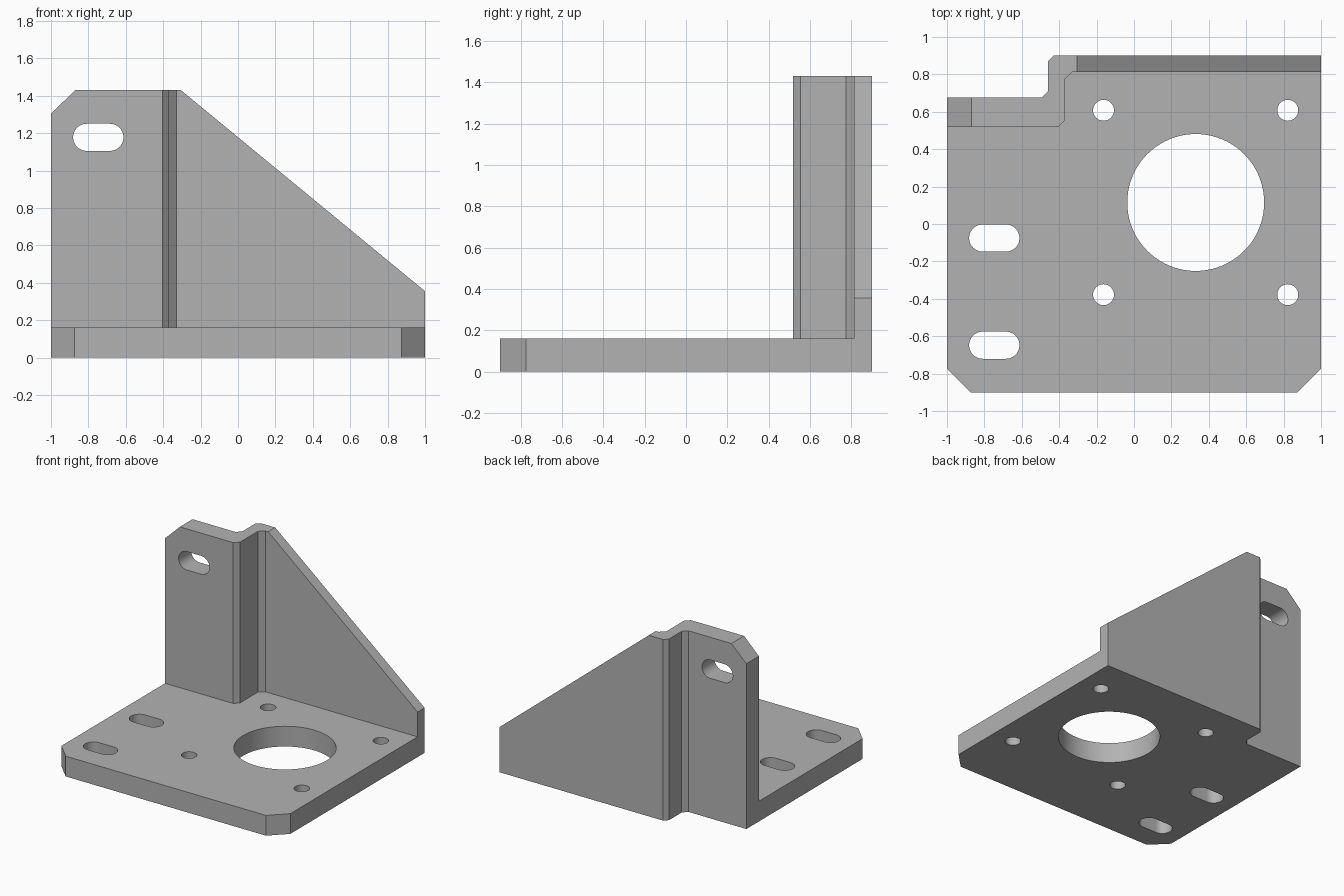
import bpy
import bmesh
from math import cos, sin, pi, radians

cube = bpy.data.objects.get("Cube")
if cube:
    bpy.data.objects.remove(cube, do_unlink=True)

HEIGHT = 1.43
BASE = 0.16
SLOT_R = 0.0725

grey = bpy.data.materials.new("machined grey")
grey.use_nodes = True
colour = (0.45, 0.45, 0.45, 1)
grey.diffuse_color = colour
grey.node_tree.nodes["Principled BSDF"].inputs["Base Color"].default_value = colour


def prism(name, outline, lo, hi, along_y=False):
    """Extrude a flat outline from lo to hi along z, or along y."""
    bm = bmesh.new()
    place = (lambda a, b: (a, lo, b)) if along_y else (lambda a, b: (a, b, lo))
    face = bm.faces.new([bm.verts.new(place(a, b)) for a, b in outline])
    new = bmesh.ops.extrude_face_region(bm, geom=[face])["geom"]
    shift = (0, hi - lo, 0) if along_y else (0, 0, hi - lo)
    bmesh.ops.translate(bm, vec=shift, verts=[v for v in new if isinstance(v, bmesh.types.BMVert)])
    bmesh.ops.recalc_face_normals(bm, faces=bm.faces)
    mesh = bpy.data.meshes.new(name)
    bm.to_mesh(mesh)
    bm.free()
    mesh.materials.append(grey)
    obj = bpy.data.objects.new(name, mesh)
    bpy.context.collection.objects.link(obj)
    return obj


def slot(cx, cy, radius, half=0.0, steps=32):
    """Outline of a circle, stretched sideways into a slot by half."""
    points = []
    for side in (1, -1):
        for i in range(steps + (half > 0)):
            a = -pi / 2 * side + pi * i / steps
            points.append((cx + side * half + radius * cos(a), cy + radius * sin(a)))
    return points


# Full-height block with the stepped back and chamfered front corners
bracket = prism("bracket", [
    (-1, -0.775), (-0.875, -0.9), (0.875, -0.9), (1, -0.775), (1, 0.9), (-0.43, 0.9),
    (-0.46, 0.87), (-0.46, 0.71), (-0.495, 0.675), (-1, 0.675)], 0, HEIGHT)

cutters = []


def cut(outline, lo, hi, along_y=False):
    cutters.append(prism("cutter", outline, lo, hi, along_y))


# Space above the base plate, in front of the upright wall
cut([(-1.2, -1.2), (1.2, -1.2), (1.2, 0.812), (-0.33, 0.812), (-0.37, 0.775),
     (-0.37, 0.553), (-0.405, 0.518), (-1.2, 0.518)], BASE, 2)

# Sloping edge and clipped top corner of the wall
cut([(-0.405, 1.512), (1.1, 0.273), (1.1, 1.6)], 0.3, 1.2, True)
cut([(-1.1, 1.209), (-0.77, 1.526), (-1.1, 1.6)], 0.3, 1.2, True)

# Mounting slot in the wall
cut(slot(-0.747, 1.178, SLOT_R, 0.062), 0.3, 1.2, True)

# Base plate: slots, screw holes and the large bore
for y in (-0.075, -0.648):
    cut(slot(-0.747, y, SLOT_R, 0.062), -0.1, 0.3)
for x in (-0.163, 0.822):
    for y in (-0.378, 0.608):
        cut(slot(x, y, 0.056, steps=20), -0.1, 0.3)
cut(slot(0.33, 0.115, 0.366, steps=40), -0.1, 0.3)

bpy.ops.object.select_all(action="DESELECT")
bpy.context.view_layer.objects.active = bracket
bracket.select_set(True)
for cutter in cutters:
    mod = bracket.modifiers.new("cut", "BOOLEAN")
    mod.operation = "DIFFERENCE"
    mod.solver = "EXACT"
    mod.object = cutter
    bpy.ops.object.modifier_apply(modifier=mod.name)
    bpy.data.objects.remove(cutter, do_unlink=True)

bpy.ops.object.shade_smooth_by_angle(angle=radians(20))
